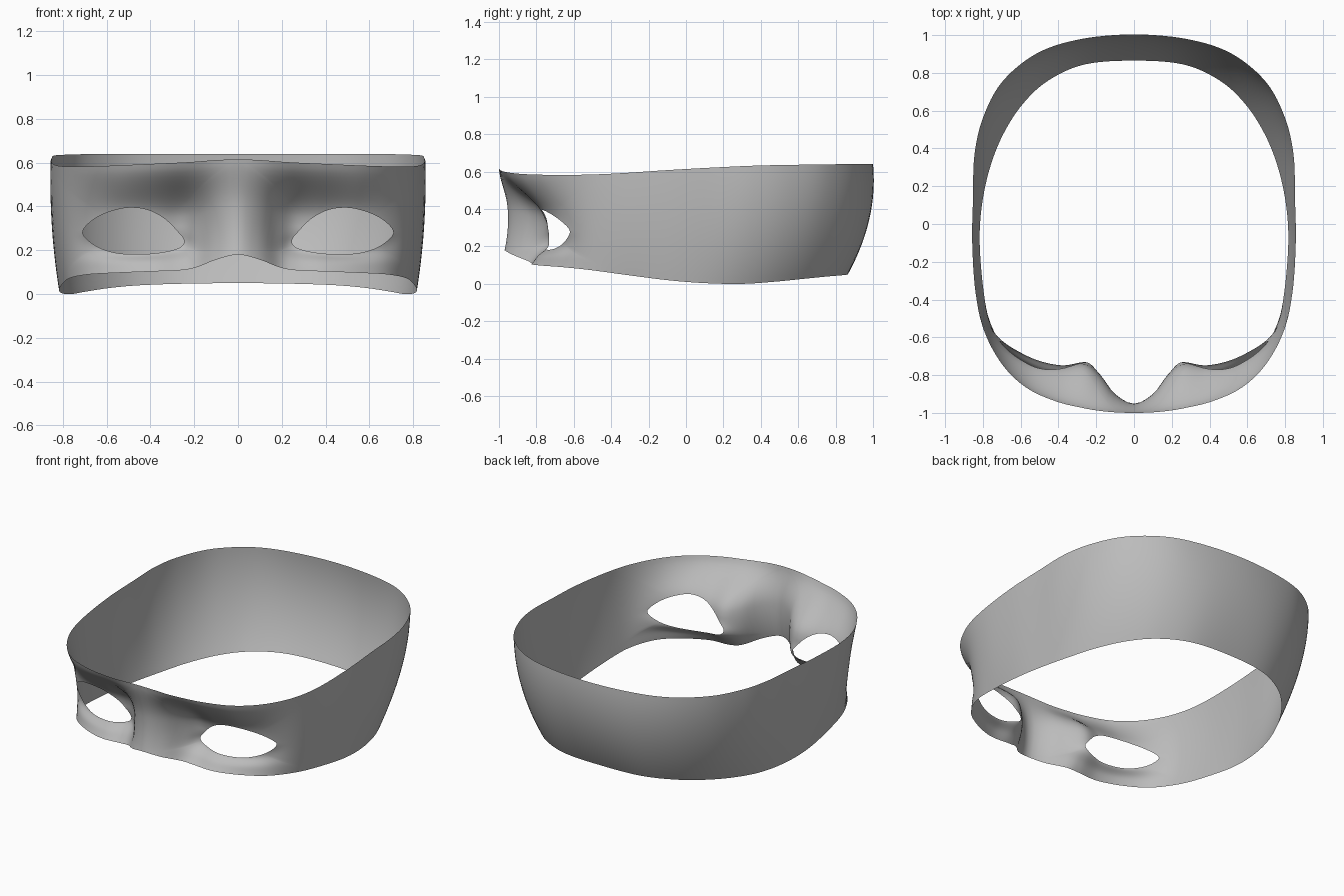
import bpy, bmesh, math
from mathutils import Vector

if "Cube" in bpy.data.objects:
    bpy.data.objects.remove(bpy.data.objects["Cube"])

# Half-loop stations from front centre to back centre:
# top x,y | middle x,y | bottom x,y | top z, bottom z
ST = [
    (0, -1.0, 0, -.953, 0, -.97, .615, .18),
    (.10, -.997, .10, -.905, .10, -.93, .612, .157),
    (.19, -.988, .18, -.81, .19, -.845, .605, .122),
    (.275, -.973, .26, -.755, .27, -.825, .60, .108),
    (.41, -.94, .38, -.763, .40, -.822, .594, .103),
    (.565, -.87, .535, -.742, .547, -.765, .587, .097),
    (.693, -.75, .675, -.668, .678, -.67, .583, .09),
    (.79, -.575, .778, -.537, .762, -.52, .583, .075),
    (.837, -.375, .831, -.35, .797, -.35, .59, .052),
    (.855, -.10, .85, -.10, .817, -.10, .608, .02),
    (.85, .15, .845, .12, .805, .10, .622, .004),
    (.843, .37, .83, .34, .762, .30, .632, 0),
    (.80, .56, .775, .54, .69, .48, .636, .012),
    (.70, .75, .67, .72, .585, .64, .639, .028),
    (.52, .90, .50, .87, .45, .762, .64, .04),
    (.30, .972, .28, .955, .26, .845, .64, .047),
    (0, 1.0, 0, .98, 0, .865, .64, .05),
]
# Eye opening seen from the front (x, z)
EYE = [(.246, .245), (.265, .213), (.35, .19), (.45, .182), (.55, .187),
       (.63, .21), (.69, .25), (.71, .285), (.68, .325), (.62, .363),
       (.54, .389), (.47, .394), (.40, .38), (.33, .34), (.28, .29)]
LAST, SPLIT, NV, NU, RINGS = len(ST) - 1, 8, 20, 44, 14


def station(i):
    """Station i, reflected across the centre plane beyond either end."""
    if 0 <= i <= LAST:
        return ST[i]
    s = ST[-i if i < 0 else 2 * LAST - i]
    return tuple(-c if k in (0, 2, 4) else c for k, c in enumerate(s))


def catmull(p0, p1, p2, p3, t):
    return .5 * (2 * p1 + (p2 - p0) * t + (2 * p0 - 5 * p1 + 4 * p2 - p3) * t * t
                 + (3 * p1 - p0 - 3 * p2 + p3) * t ** 3)


def surface(u, v):
    """Point on the band: u runs around, v runs bottom to top."""
    i = min(int(u), LAST - 1)
    q = [station(i + k) for k in (-1, 0, 1, 2)]
    c = [catmull(*(s[k] for s in q), u - i) for k in range(8)]
    # the brow stays fuller than the socket below it
    power = 1 + 1.1 * min(1, max(0, (7.5 - u) / 2.5)) if v > .5 else 1
    bend = max(0, 4 * v * (1 - v)) ** power
    pt = []
    for k in (0, 1):
        top, mid, low = c[k], c[2 + k], c[4 + k]
        pt.append(low + v * (top - low) + bend * (mid - (top + low) / 2))
    return Vector((pt[0], pt[1], c[7] + v * (c[6] - c[7])))


def to_uv(x, z):
    """Find the (u, v) of a front-facing point."""
    lo, hi, v = 0, 8, .5
    for _ in range(40):
        u = (lo + hi) / 2
        z0, z1 = surface(u, 0).z, surface(u, 1).z
        v = (z - z0) / (z1 - z0)
        if surface(u, v).x < x:
            lo = u
        else:
            hi = u
    return Vector((u, v))


# Smooth closed eye outline in band coordinates
ctrl = [to_uv(*p) for p in EYE]
n = len(ctrl)
eye = [catmull(*(ctrl[(i + k) % n] for k in (-1, 0, 1, 2)), t / 8)
       for i in range(n) for t in range(8)]
centre = Vector((sum(p.x for p in ctrl) / n, sum(p.y for p in ctrl) / n))


def eye_hit(target):
    """Where the ray from the eye centre to target crosses the eye outline."""
    d = target - centre
    for a, b in zip(eye, eye[1:] + eye[:1]):
        e, w = b - a, a - centre
        den = d.x * e.y - d.y * e.x
        if abs(den) > 1e-12:
            s = (w.x * e.y - w.y * e.x) / den
            r = (w.x * d.y - w.y * d.x) / den
            if s > 0 and -1e-6 <= r <= 1 + 1e-6:
                return centre + d * s
    return centre + d * .4


bm = bmesh.new()

# Face half: rings spreading from the eye opening to the patch border
border = ([Vector((SPLIT * k / NU, 0)) for k in range(NU)]
          + [Vector((SPLIT, k / NV)) for k in range(NV)]
          + [Vector((SPLIT * (1 - k / NU), 1)) for k in range(NU)]
          + [Vector((0, 1 - k / NV)) for k in range(NV)])
rings = [[] for _ in range(RINGS + 1)]
for outer in border:
    inner = eye_hit(outer)
    # eyelid lip turned inward, fading in towards the lower lid
    low = min(1, max(0, (centre.y + .03 - inner.y) / .2))
    lip = .006 + .022 * low * low * (3 - 2 * low)
    for r in range(RINGS + 1):
        f = (r / RINGS) ** 1.5
        p = inner.lerp(outer, f)
        co = surface(p.x, p.y)
        if r < RINGS:
            co.y += lip * math.exp(-(f / .3) ** 2)
        rings[r].append(bm.verts.new(co))
m = len(border)
for a, b in zip(rings, rings[1:]):
    for k in range(m):
        bm.faces.new((a[k], b[k], b[(k + 1) % m], a[(k + 1) % m]))

# Side and back half: plain grid
NB = 48
grid = [[bm.verts.new(surface(SPLIT + (LAST - SPLIT) * i / NB, j / NV))
         for j in range(NV + 1)] for i in range(NB + 1)]
for a, b in zip(grid, grid[1:]):
    for j in range(NV):
        bm.faces.new((a[j], b[j], b[j + 1], a[j + 1]))

# Mirror to the other side and weld the seams
geom = bm.verts[:] + bm.edges[:] + bm.faces[:]
dup = bmesh.ops.duplicate(bm, geom=geom)["geom"]
for v in (g for g in dup if isinstance(g, bmesh.types.BMVert)):
    v.co.x *= -1
bmesh.ops.reverse_faces(bm, faces=[g for g in dup if isinstance(g, bmesh.types.BMFace)])
bmesh.ops.remove_doubles(bm, verts=bm.verts[:], dist=.0004)

mesh = bpy.data.meshes.new("eye_mask")
bm.to_mesh(mesh)
bm.free()
mask = bpy.data.objects.new("eye_mask", mesh)
bpy.context.collection.objects.link(mask)
grey = bpy.data.materials.new("mid_grey")
grey.diffuse_color = (.5, .5, .5, 1)
grey.use_nodes = True
grey.node_tree.nodes["Principled BSDF"].inputs["Base Color"].default_value = grey.diffuse_color
mesh.materials.append(grey)
bpy.context.view_layer.objects.active = mask
mask.select_set(True)
bpy.ops.object.shade_smooth_by_angle(angle=math.radians(60))
